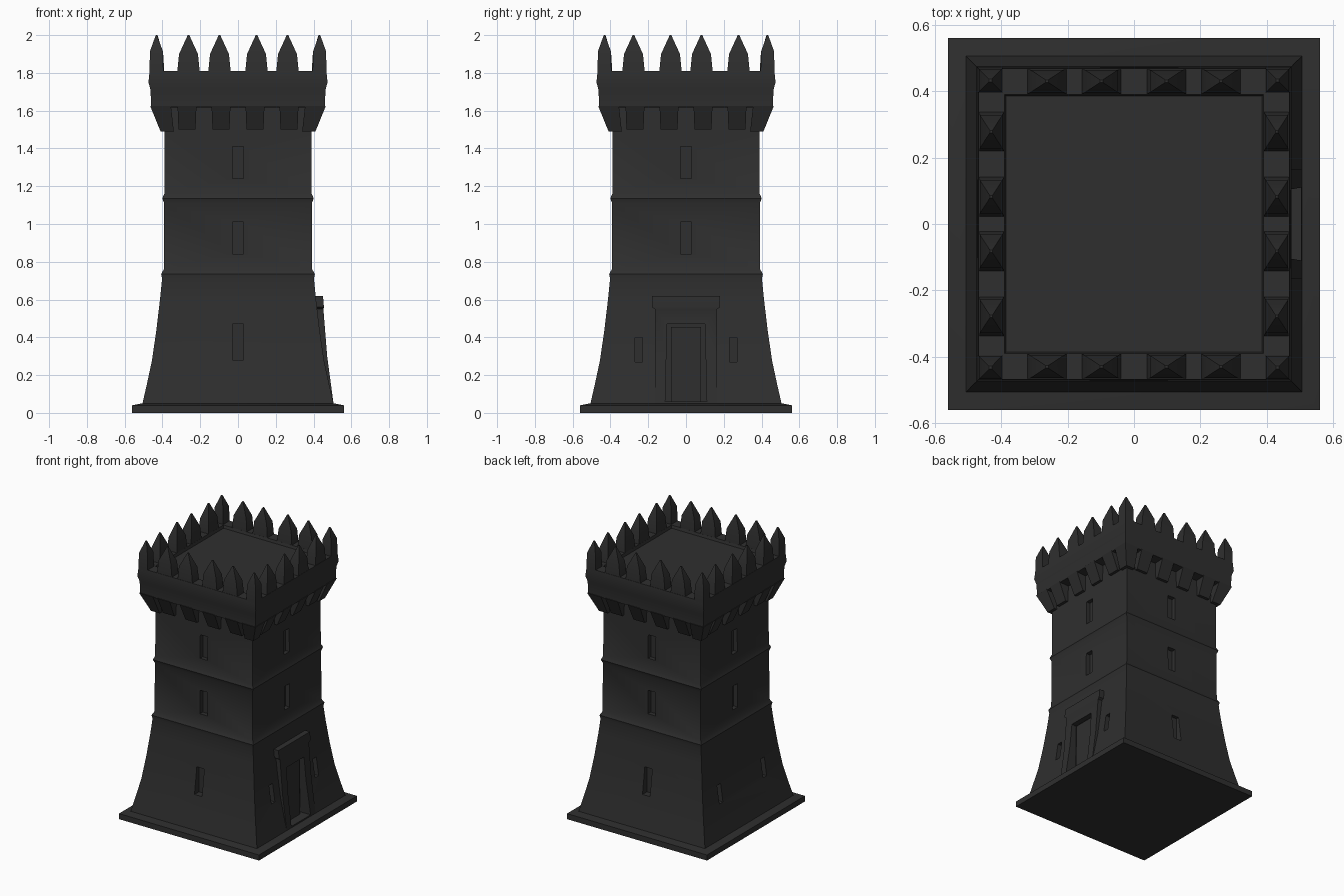
import bpy, bmesh, math
from mathutils import Matrix, Vector

if "Cube" in bpy.data.objects:
    bpy.data.objects.remove(bpy.data.objects["Cube"])

stone = bpy.data.materials.new("dark stone")
stone.diffuse_color = (0.028, 0.028, 0.028, 1)
stone.use_nodes = True
stone.node_tree.nodes["Principled BSDF"].inputs["Base Color"].default_value = stone.diffuse_color


def finish(name, bm):
    bmesh.ops.recalc_face_normals(bm, faces=bm.faces)
    me = bpy.data.meshes.new(name)
    bm.to_mesh(me)
    bm.free()
    me.materials.append(stone)
    ob = bpy.data.objects.new(name, me)
    bpy.context.collection.objects.link(ob)
    return ob


def loft(bm, rings):
    """Stack of rectangles (cx, cy, half x, half y, z), capped at both ends."""
    rows = [[bm.verts.new((cx + sx * hx, cy + sy * hy, z))
             for sx, sy in ((-1, -1), (1, -1), (1, 1), (-1, 1))]
            for cx, cy, hx, hy, z in rings]
    for a, b in zip(rows, rows[1:]):
        for i in range(4):
            j = (i + 1) % 4
            bm.faces.new((a[i], a[j], b[j], b[i]))
    bm.faces.new(rows[0][::-1])
    bm.faces.new(rows[-1])
    return [v for r in rows for v in r]


def square_tower(name, profile):
    bm = bmesh.new()
    loft(bm, [(0, 0, h, h, z) for h, z in profile])
    return finish(name, bm)


def turn(bm, verts, side):
    """Parts are made on the front (-y) and turned to side 0..3."""
    bmesh.ops.rotate(bm, verts=verts, cent=(0, 0, 0),
                     matrix=Matrix.Rotation(side * math.pi / 2, 3, 'Z'))


def cut(target, cutter):
    mod = target.modifiers.new("openings", 'BOOLEAN')
    mod.operation = 'DIFFERENCE'
    mod.solver = 'EXACT'
    mod.object = cutter
    bpy.context.view_layer.objects.active = target
    bpy.ops.object.modifier_apply(modifier=mod.name)


FRONT, RIGHT, BACK, LEFT = range(4)

# base slab and flared wall with two string courses
slab = square_tower("base_slab", [(0.56, 0), (0.56, 0.04), (0.50, 0.052)])
wall = square_tower("tower_wall", [
    (0.508, 0.04), (0.485, 0.14), (0.455, 0.28), (0.432, 0.44), (0.413, 0.60),
    (0.402, 0.71), (0.407, 0.735), (0.393, 0.76), (0.391, 1.11),
    (0.401, 1.135), (0.39, 1.16), (0.388, 1.50), (0.388, 1.64)])

# door surround on the right side, leaning with the wall
bm = bmesh.new()
turn(bm, loft(bm, [(0, -0.42, 0.165, 0.087, 0.04), (0, -0.41, 0.165, 0.062, 0.30),
                   (0, -0.40, 0.165, 0.052, 0.55), (0, -0.40, 0.18, 0.055, 0.56),
                   (0, -0.40, 0.18, 0.05, 0.62)]), RIGHT)
frame = finish("door_surround", bm)

# cutters: arrow slits and doorway
bm = bmesh.new()
for side in range(4):
    slits = [(0, 0.03, 1.24, 1.41, 0.36), (0, 0.03, 0.84, 1.01, 0.36)]
    if side in (FRONT, BACK):
        slits.append((0, 0.03, 0.28, 0.47, 0.405))
    else:
        slits += [(s * 0.25, 0.02, 0.27, 0.40, 0.41) for s in (-1, 1)]
    for x, half, z0, z1, inner in slits:
        mid, depth = -(inner + 0.7) / 2, (0.7 - inner) / 2
        turn(bm, loft(bm, [(x, mid, half, depth, z0), (x, mid, half, depth, z1)]), side)
slit_cutter = finish("slit_cutter", bm)
bm = bmesh.new()
turn(bm, loft(bm, [(0, -0.56, 0.11, 0.14, 0.06), (0, -0.56, 0.10, 0.14, 0.47)]), RIGHT)
door_cutter = finish("doorway_cutter", bm)
cut(wall, slit_cutter)
cut(wall, door_cutter)
cut(frame, door_cutter)
for c in (slit_cutter, door_cutter):
    bpy.data.objects.remove(c)

# door leaf standing in the recess
bm = bmesh.new()
turn(bm, loft(bm, [(0, -0.425, 0.08, 0.015, 0.06), (0, -0.42, 0.08, 0.015, 0.455)]), RIGHT)
door = finish("door", bm)

# parapet with sunken roof floor
parapet = square_tower("parapet", [
    (0.38, 1.615), (0.46, 1.62), (0.463, 1.71), (0.474, 1.75), (0.468, 1.81),
    (0.39, 1.81), (0.385, 1.79)])

# tapered corbels under the parapet
bm = bmesh.new()
for side in range(4):
    for x in (-0.27, -0.09, 0.09, 0.27):
        turn(bm, loft(bm, [(x, -0.39, 0.045, 0.018, 1.50),
                           (x, -0.415, 0.05, 0.05, 1.625)]), side)
    turn(bm, loft(bm, [(-0.375, -0.375, 0.035, 0.035, 1.49),
                       (-0.41, -0.41, 0.055, 0.055, 1.625)]), side)
corbels = finish("corbels", bm)

# pointed merlons: one per corner and four along each side
bm = bmesh.new()
for side in range(4):
    turn(bm, loft(bm, [(-0.432, -0.432, 0.037, 0.037, 1.80), (-0.432, -0.432, 0.034, 0.034, 1.915),
                       (-0.432, -0.432, 0.004, 0.004, 1.998)]), side)
    for i, x in enumerate((-0.27, -0.09, 0.09, 0.27)):
        x += 0.008 * (-1) ** (i + side)
        turn(bm, loft(bm, [(x, -0.428, 0.06, 0.038, 1.80), (x, -0.43, 0.05, 0.034, 1.90),
                           (x, -0.43, 0.004, 0.004, 2.0)]), side)
merlons = finish("merlons", bm)

# smooth the gentle bends, keep the corners sharp
for ob in (slab, wall, frame, door, parapet, corbels, merlons):
    bpy.ops.object.select_all(action='DESELECT')
    ob.select_set(True)
    bpy.context.view_layer.objects.active = ob
    bpy.ops.object.shade_smooth_by_angle(angle=math.radians(30))
